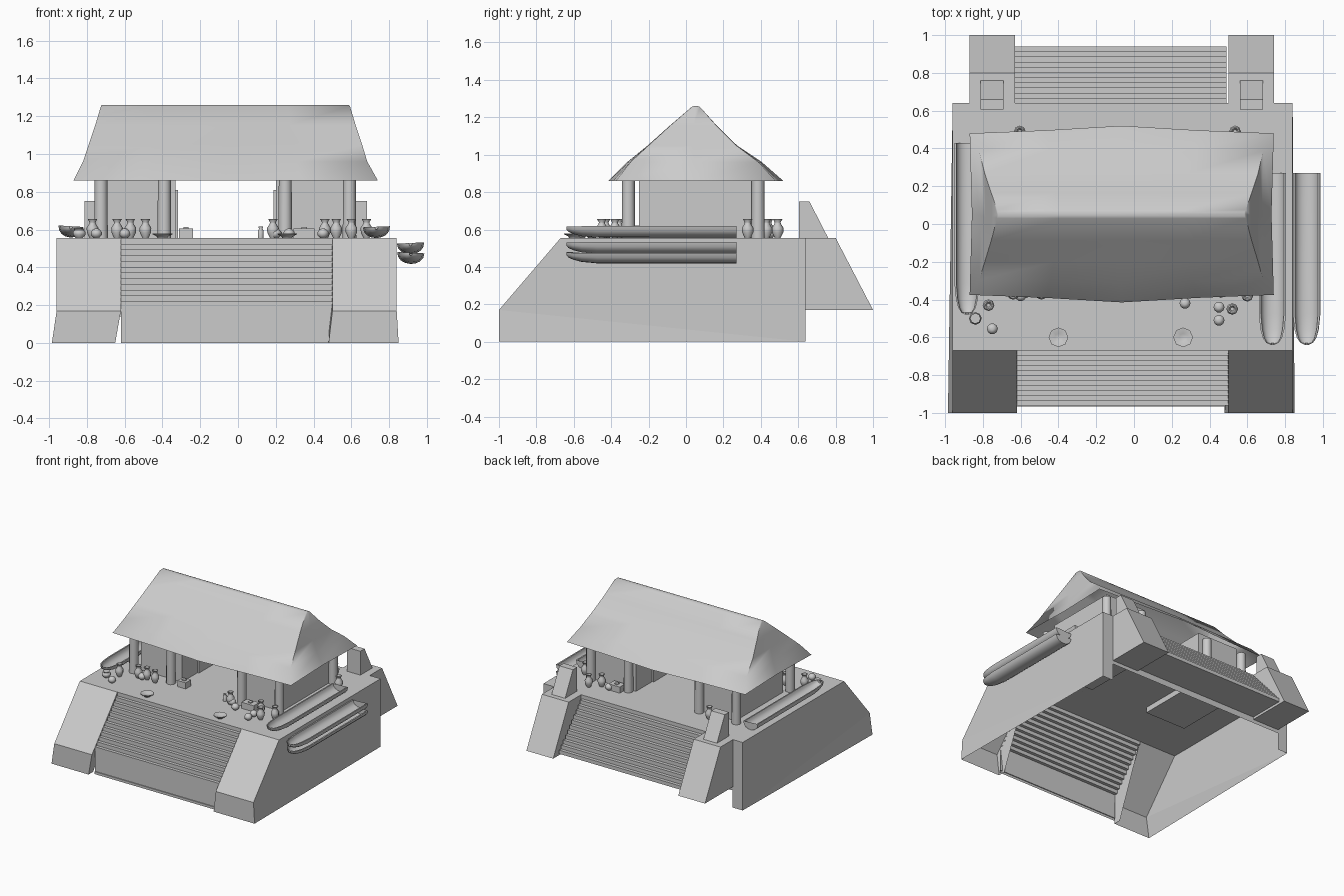
import bpy, bmesh, math
from math import sin, cos, pi, radians

if "Cube" in bpy.data.objects:
    bpy.data.objects.remove(bpy.data.objects["Cube"])

DECK = 0.555


def make(name, verts, faces, smooth=None):
    me = bpy.data.meshes.new(name)
    me.from_pydata(verts, [], faces)
    bm = bmesh.new()
    bm.from_mesh(me)
    bmesh.ops.recalc_face_normals(bm, faces=bm.faces)
    bm.to_mesh(me)
    bm.free()
    ob = bpy.data.objects.new(name, me)
    bpy.context.collection.objects.link(ob)
    if smooth:
        bpy.ops.object.select_all(action='DESELECT')
        ob.select_set(True)
        bpy.context.view_layer.objects.active = ob
        bpy.ops.object.shade_smooth_by_angle(angle=radians(smooth))
    return ob


def extrude_x(name, prof, x0, x1, closed=True):
    """Extrude a (y, z) profile between two x positions."""
    n = len(prof)
    verts = [(x0, y, z) for y, z in prof] + [(x1, y, z) for y, z in prof]
    faces = [(i, (i + 1) % n, n + (i + 1) % n, n + i) for i in range(n if closed else n - 1)]
    if closed:
        faces += [tuple(range(n)), tuple(range(n, 2 * n))]
    return make(name, verts, faces)


def box(name, x0, x1, y0, y1, z0, z1):
    return extrude_x(name, [(y0, z0), (y1, z0), (y1, z1), (y0, z1)], x0, x1)


def lathe(name, prof, x, y, z, n=8, s=1.0, smooth=50):
    """Revolve an (r, z) profile round a vertical axis."""
    verts = [(x + s * r * cos(2 * pi * i / n), y + s * r * sin(2 * pi * i / n), z + s * h)
             for r, h in prof for i in range(n)]
    faces = [(k * n + i, k * n + (i + 1) % n, (k + 1) * n + (i + 1) % n, (k + 1) * n + i)
             for k in range(len(prof) - 1) for i in range(n)]
    faces += [tuple(range(n)), tuple(range((len(prof) - 1) * n, len(prof) * n))]
    return make(name, verts, faces, smooth)


# hollow platform: deck, flared side walls, back wall
make("deck", [(-.96, -.67, DECK), (.84, -.67, DECK), (.84, .64, DECK), (-.96, .64, DECK)], [(0, 1, 2, 3)])
for name, x, xf in (("left", -.96, -.985), ("right", .84, .85)):
    make(name + "_side_wall",
         [(xf, -1, 0), (x, -1, .17), (x, -.67, DECK), (x, .64, DECK), (x, .64, 0)],
         [(0, 1, 4), (1, 2, 3, 4)])
make("back_wall", [(-.96, .64, .14), (.84, .64, .14), (.84, .64, DECK), (-.96, .64, DECK)], [(0, 1, 2, 3)])
for x0, x1 in ((-.96, -.87), (.74, .84)):
    make("back_corner_strip", [(x0, .64, 0), (x1, .64, 0), (x1, .64, .14), (x0, .64, .14)], [(0, 1, 2, 3)])

# front sloping buttresses
for x0, x1, b0, b1 in ((-.96, -.62, -.985, -.65), (.84, .5, .85, .48)):
    make("front_buttress",
         [(b0, -1, 0), (b1, -1, 0), (x0, -1, .17), (x1, -1, .17), (x0, -.67, DECK), (x1, -.67, DECK),
          (b1, -.94, 0)],
         [(0, 1, 3, 2), (2, 3, 5, 4), (1, 6, 5, 3)])


# stairs
def steps(y0, y1, z1, n=11):
    pts = [(y0, DECK)]
    for i in range(1, n + 1):
        z = DECK + (z1 - DECK) * i / n
        pts += [(y0 + (y1 - y0) * (i - 1) / n, z), (y0 + (y1 - y0) * i / n, z)]
    return pts


extrude_x("front_stairs", steps(-.67, -.96, .22) + [(-.96, .02), (-.967, .02), (-.967, 0)], -.62, .5, False)
extrude_x("back_stairs", steps(.64, .94, .22) + [(.94, .19), (.64, .19)], -.63, .49)

# back buttresses with their tapered posts
for x0, x1 in ((-.872, -.63), (.5, .742)):
    extrude_x("back_buttress", [(.64, .17), (1, .17), (.8, DECK), (.64, DECK)], x0, x1)
    extrude_x("back_post", [(.605, DECK), (.605, .75), (.66, .75), (.76, DECK)], x0 + .06, x1 - .06)

# two huts with door frames facing the passage
for x0, x1, xd in ((-.7, -.33, -.325), (.2, .57, .195)):
    box("hut", x0, x1, -.25, .36, .51, .93)
    box("door_frame", xd - .008, xd + .008, -.05, .15, DECK, .81)

# columns
for x in (-.725, -.39, .25, .59):
    for y in (-.308, .385):
        lathe("column", [(.036, 0), (.034, .325)], x, y, DECK, 12)

# hipped thatch roof: stacked rings with bowed eaves
rings = [(-.87, .74, -.375, .48, .86, .04, .012), (-.82, .684, -.297, .388, .96, .018, .006),
         (-.79, .657, -.2, .268, 1.05, .004, .003), (-.755, .622, -.085, .163, 1.155, .002, 0),
         (-.725, .592, .03, .075, 1.255, 0, 0), (-.72, .585, .042, .063, 1.26, 0, 0)]
verts, faces = [], []
for x0, x1, y0, y1, z, b, c in rings:
    xm, ym = (x0 + x1) / 2, (y0 + y1) / 2
    q = (x1 - x0) / 4
    verts += [(x0, y0, z), (x0 + q, y0 - b * .4, z), (xm, y0 - b, z), (x1 - q, y0 - b * .4, z), (x1, y0, z),
              (x1 - c, ym, z), (x1, y1, z), (x1 - q, y1 + b * .4, z), (xm, y1 + b, z),
              (x0 + q, y1 + b * .4, z), (x0, y1, z), (x0 + c, ym, z)]
for k in range(len(rings) - 1):
    faces += [(12 * k + i, 12 * k + (i + 1) % 12, 12 * k + 12 + (i + 1) % 12, 12 * k + 12 + i) for i in range(12)]
top = 12 * (len(rings) - 1)
faces.append(tuple(range(top, top + 12)))
make("roof", verts, faces, 75)


# canoes: lofted open hull with rounded, raised bow
def canoe(x, y, z, tilt=0, w=.072, h=.06, length=.91):
    verts, faces = [], []
    stations = ((0, .12, .75), (.012, .45, .55), (.04, .7, .35), (.09, .88, .15), (.18, 1, .02), (1, 1, 0))
    m = 9
    for inner in (0, 1):
        for t, ws, lift in stations:
            for i in range(m):
                a = pi * i / (m - 1)
                k = 1 - .15 * inner
                verts.append((-cos(a) * w * ws * k,
                              t * length + (.01 if inner and t == 0 else 0),
                              h * (1 - (1 - lift) * max(sin(a), 0) ** .9 * (1 - .17 * inner))))
    ns = len(stations)
    for s in range(2):
        o = s * ns * m
        faces += [(o + k * m + i, o + k * m + i + 1, o + (k + 1) * m + i + 1, o + (k + 1) * m + i)
                  for k in range(ns - 1) for i in range(m - 1)]
    for k in range(ns - 1):
        for i in (0, m - 1):
            a, b = k * m + i, (k + 1) * m + i
            faces.append((a, b, ns * m + b, ns * m + a))
    e = (ns - 1) * m
    faces += [tuple(range(e, e + m)), tuple(range(ns * m + e, ns * m + e + m))]
    faces += [(i, i + 1, ns * m + i + 1, ns * m + i) for i in range(m - 1)]
    ob = make("canoe", verts, faces, 40)
    ob.location = (x, y, z)
    ob.rotation_euler = (0, tilt, 0)


canoe(.735, -.64, DECK, -.04)
canoe(.916, -.64, .469, -.05)
canoe(.912, -.64, .418, .05)
canoe(-.888, -.48, .558, .06, w=.066)

# pottery
VASE = [(.016, 0), (.03, .03), (.031, .054), (.017, .076), (.016, .084), (.025, .1), (.018, .1), (.01, .08)]
POT = [(.014, 0), (.029, .016), (.029, .032), (.016, .048), (.006, .05)]
BOWL = [(.025, 0), (.03, .008), (.052, .02), (.052, .025), (.045, .025), (.02, .014)]
for x, y in ((-.77, -.43), (-.64, -.37), (-.57, -.36), (-.49, -.37), (.185, -.36), (.46, -.36), (.52, -.45),
             (.6, -.38), (-.605, .49), (-.52, .44), (.535, .49), (.46, .43), (.68, .33), (-.64, .33)):
    lathe("vase", VASE, x, y, DECK, 8)
lathe("wide_pot", [(.018, 0), (.034, .018), (.034, .032), (.024, .042), (.028, .05), (.016, .05)],
      -.84, -.5, DECK, 8)
for x, y in ((-.75, -.555), (-.6, -.38), (.27, -.42), (.45, -.44), (.45, -.51), (.2, -.36), (.38, .45)):
    lathe("round_pot", POT, x, y, DECK, 10)
lathe("small_jar", [(.014, 0), (.015, .04), (.009, .048), (.012, .06)], .12, -.34, DECK, 8)
for x in (-.4, .26):
    lathe("bowl", BOWL, x, -.6, DECK, 8)

# crates with a small lid block
for x, y, w in ((-.275, -.3, .037), (.35, -.34, .055), (.33, .42, .05)):
    box("crate", x - w, x + w, y - .035, y + .035, DECK, .605)
    box("crate_lid", x - .014, x + .014, y - .014, y + .014, .605, .613)
